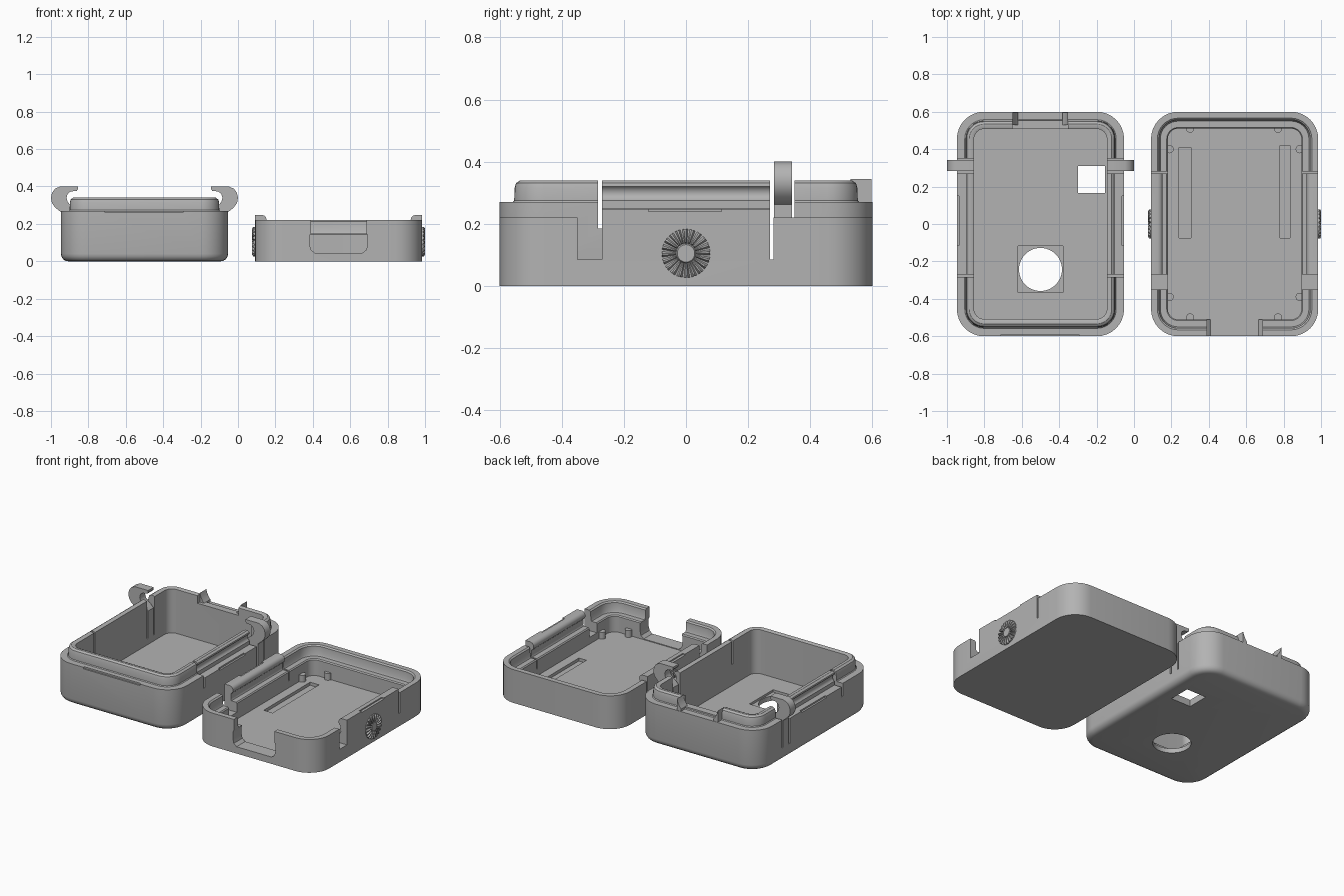
import bpy, bmesh, math
from mathutils import Vector

default = bpy.data.objects.get("Cube")
if default:
    bpy.data.objects.remove(default, do_unlink=True)

HALF_X, HALF_Y, CORNER = 0.447, 0.6, 0.145
COVER_X, BASE_X = -0.5, 0.538

plastic = bpy.data.materials.new("grey plastic")
plastic.use_nodes = True
GREY = (0.45, 0.45, 0.45, 1)
plastic.diffuse_color = GREY
plastic.node_tree.nodes["Principled BSDF"].inputs["Base Color"].default_value = GREY


def finish(name, bm):
    bmesh.ops.recalc_face_normals(bm, faces=bm.faces)
    mesh = bpy.data.meshes.new(name)
    bm.to_mesh(mesh)
    bm.free()
    mesh.materials.append(plastic)
    ob = bpy.data.objects.new(name, mesh)
    bpy.context.collection.objects.link(ob)
    return ob


def loft(name, rings):
    """Skin a list of closed rings and cap both ends."""
    bm = bmesh.new()
    loops = [[bm.verts.new(p) for p in ring] for ring in rings]
    for a, b in zip(loops, loops[1:]):
        n = len(a)
        for i in range(n):
            j = (i + 1) % n
            bm.faces.new((a[i], a[j], b[j], b[i]))
    bm.faces.new(loops[0])
    bm.faces.new(loops[-1])
    return finish(name, bm)


def prism(name, pts, axis, lo, hi):
    """Extrude a 2D outline along one axis."""
    place = {"x": lambda a, b, t: (t, a, b),
             "y": lambda a, b, t: (a, t, b),
             "z": lambda a, b, t: (a, b, t)}[axis]
    return loft(name, [[place(a, b, t) for a, b in pts] for t in (lo, hi)])


def box(x0, x1, y0, y1, z0, z1):
    return prism("cutter", [(x0, y0), (x1, y0), (x1, y1), (x0, y1)], "z", z0, z1)


def circle(cx, cy, r, n):
    return [(cx + r * math.cos(math.tau * i / n), cy + r * math.sin(math.tau * i / n))
            for i in range(n)]


def rounded_ring(cx, inset, z, steps=8):
    r = CORNER - inset
    ring = []
    for q, (sx, sy) in enumerate(((1, 1), (-1, 1), (-1, -1), (1, -1))):
        for i in range(steps + 1):
            a = math.pi / 2 * (q + i / steps)
            ring.append((cx + sx * (HALF_X - CORNER) + r * math.cos(a),
                         sy * (HALF_Y - CORNER) + r * math.sin(a), z))
    return ring


def tray(name, cx, profile):
    return loft(name, [rounded_ring(cx, i, z) for i, z in profile])


def cut(ob, cutters):
    for c in cutters:
        c.hide_render = True
        mod = ob.modifiers.new("cut", "BOOLEAN")
        mod.operation, mod.solver, mod.object = "DIFFERENCE", "EXACT", c
        bpy.context.view_layer.objects.active = ob
        bpy.ops.object.modifier_apply(modifier=mod.name)
        bpy.data.objects.remove(c, do_unlink=True)


def side_box(cx, s, u0, u1, *yz):
    """Box given by distance from the tray centre, on side s."""
    x0, x1 = sorted((cx + s * u0, cx + s * u1))
    return box(x0, x1, *yz)


# Cover tray: rounded bottom edge, stepped lip, inner cavity
cover = tray("cover_tray", COVER_X, [
    (0.04, 0), (0.025, 0.003), (0.012, 0.011), (0.003, 0.025), (0, 0.04),
    (0, 0.27), (0.042, 0.27), (0.047, 0.275), (0.048, 0.315), (0.053, 0.331),
    (0.066, 0.34), (0.08, 0.34), (0.092, 0.335), (0.092, 0.045)])
cuts = [
    box(-0.30, -0.155, 0.165, 0.31, -0.1, 0.1),            # square window
    prism("cutter", circle(-0.5, -0.243, 0.115, 48), "z", -0.1, 0.1),
    box(-0.62, -0.38, -0.365, -0.118, 0.03, 0.1),          # recess round the hole
    box(-0.65, -0.352, 0.46, 0.7, 0.285, 0.5),             # cable notch
    box(-0.71, -0.295, -0.7, -0.59, 0.26, 0.275),          # pry slot
]
for s in (-1, 1):
    cuts += [
        side_box(COVER_X, s, 0.395, 0.5, -0.28, 0.28, 0.25, 0.4),
        side_box(COVER_X, s, 0.435, 0.5, -0.115, 0.15, 0.24, 0.26),
        side_box(COVER_X, s, 0.33, 0.5, 0.27, 0.284, 0.085, 0.4),
        side_box(COVER_X, s, 0.33, 0.5, 0.341, 0.35, 0.085, 0.4),
        side_box(COVER_X, s, 0.33, 0.5, 0.277, 0.346, 0.26, 0.4),
        side_box(COVER_X, s, 0.33, 0.5, -0.283, -0.27, 0.185, 0.4),
        prism("cutter", circle(COVER_X + s * 0.408, 0.298, 0.026, 24), "y", -0.28, 0.28),
    ]
cut(cover, cuts)

# Pointed fins on both sides of the cable notch
for label, x, s in (("right", -0.65, 1), ("left", -0.352, -1)):
    prism("notch_fin_" + label, [(x, 0.25), (x, 0.345), (x + s * 0.006, 0.325),
                                 (x + s * 0.018, 0.30), (x + s * 0.03, 0.285),
                                 (x + s * 0.03, 0.25)], "y", 0.53, 0.597)

# Clip hooks standing on the sprung arms
hook = [(0.355, 0.20), (0.446, 0.20), (0.446, 0.262), (0.478, 0.288), (0.495, 0.312),
        (0.5, 0.34), (0.494, 0.367), (0.478, 0.388), (0.452, 0.4), (0.355, 0.4),
        (0.355, 0.386), (0.362, 0.377), (0.395, 0.373), (0.411, 0.36), (0.417, 0.34),
        (0.411, 0.318), (0.396, 0.30), (0.375, 0.285), (0.355, 0.265)]
for label, s in (("right", -1), ("left", 1)):
    prism("clip_hook_" + label, [(COVER_X + s * u, z) for u, z in hook], "y", 0.284, 0.341)

# Base tray: sharp bottom, ledge that takes the lip
base = tray("base_tray", BASE_X, [
    (0, 0), (0, 0.22), (0.034, 0.22), (0.043, 0.212), (0.045, 0.16),
    (0.05, 0.15), (0.084, 0.15), (0.09, 0.143), (0.09, 0.04)])
opening = [(0.39, 0.4), (0.39, 0.15), (0.383, 0.135), (0.383, 0.09), (0.39, 0.062),
           (0.41, 0.045), (0.666, 0.045), (0.686, 0.062), (0.693, 0.09),
           (0.693, 0.135), (0.686, 0.15), (0.686, 0.4)]
cuts = [prism("cutter", opening, "y", -0.7, -0.475),
        box(0.24, 0.305, -0.075, 0.41, 0.02, 0.1),
        box(0.78, 0.835, -0.075, 0.42, 0.02, 0.1)]
for s in (-1, 1):
    cuts += [side_box(BASE_X, s, 0.34, 0.5, -0.35, -0.27, 0.085, 0.4),
             side_box(BASE_X, s, 0.34, 0.5, 0.27, 0.281, 0.085, 0.4)]
cut(base, cuts)

# Snap tabs along both long walls, with ribbed grip discs outside
tab = [(0.446, 0.15), (0.447, 0.22), (0.447, 0.248), (0.41, 0.248), (0.397, 0.244),
       (0.388, 0.234), (0.385, 0.222), (0.388, 0.208), (0.4, 0.195), (0.402, 0.15)]
RIBS = 20
for label, s in (("right", -1), ("left", 1)):
    ob = prism("snap_tab_" + label, [(BASE_X + s * u, z) for u, z in tab], "y", -0.27, 0.27)
    cut(ob, [side_box(BASE_X, s, 0.43, 0.5, -0.12, 0.115, 0.24, 0.3)])
    rings = []
    for r, low, high in ((0.078, -0.01, -0.01), (0.078, 0.003, 0.010), (0.070, 0.004, 0.015),
                         (0.036, 0.004, 0.015), (0.032, 0.004, 0.004), (0.028, 0.012, 0.012)):
        ring = []
        for i, (y, z) in enumerate(circle(0, 0.105, r, RIBS * 4)):
            h = high if i % 4 < 2 else low
            ring.append((BASE_X + s * (HALF_X + h), y, z))
        rings.append(ring)
    loft("grip_disc_" + label, rings)

# Locating pegs on the base floor
for x in (0.19, 0.886):
    for y in (-0.39, 0.4):
        prism("side_peg", circle(x, y, 0.022, 16), "z", 0.03, 0.085)
for x in (0.30, 0.77):
    for y in (-0.5, 0.51):
        prism("end_peg", circle(x, y, 0.022, 16), "z", 0.03, 0.085)

# Smooth curved faces, keep edges crisp
bpy.ops.object.select_all(action="DESELECT")
for ob in bpy.context.collection.objects:
    if ob.type == "MESH" and plastic.name in ob.data.materials:
        ob.select_set(True)
        bpy.context.view_layer.objects.active = ob
bpy.ops.object.shade_smooth_by_angle(angle=math.radians(32))
